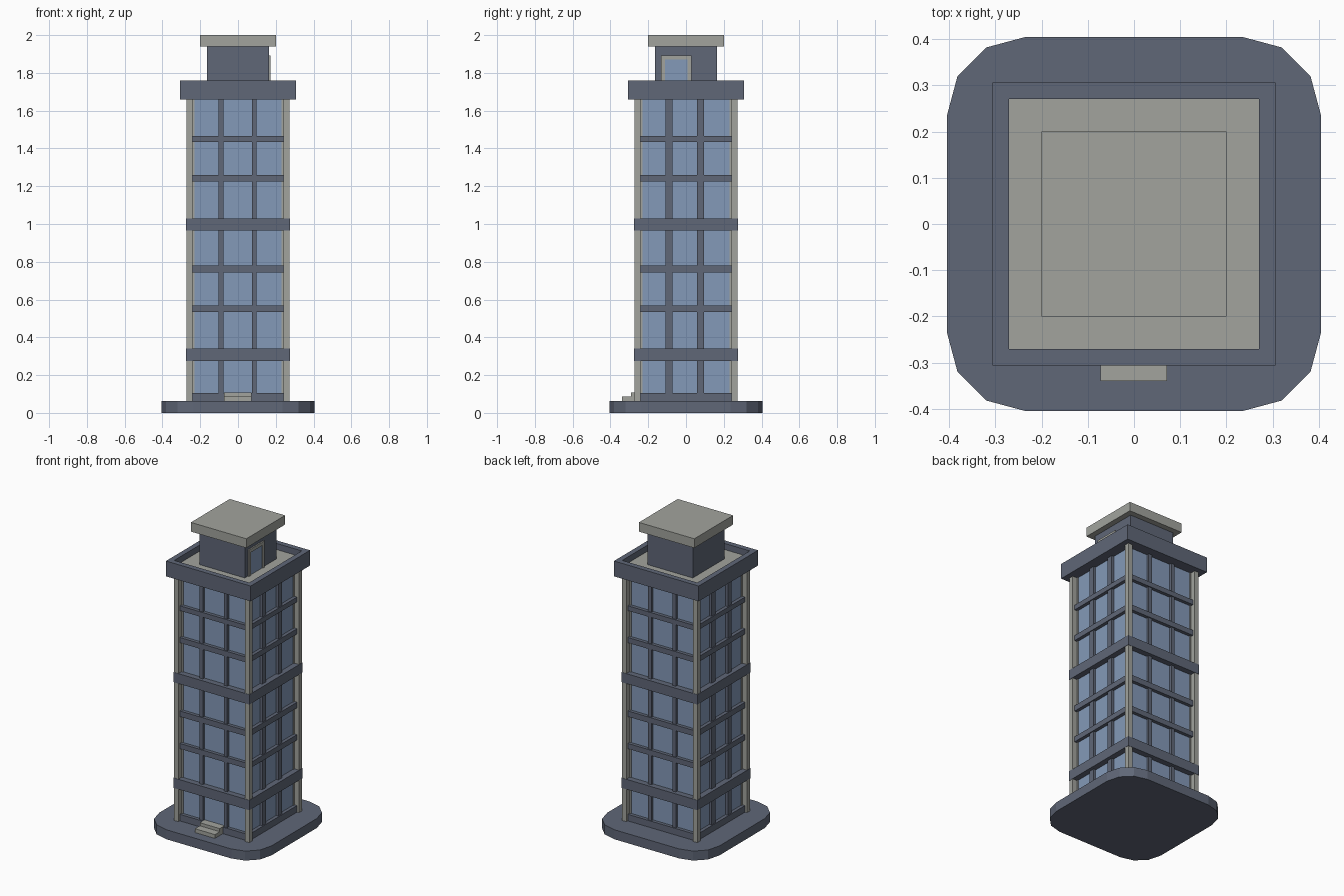
import bpy, bmesh
from math import radians, sin, cos

if "Cube" in bpy.data.objects:
    bpy.data.objects.remove(bpy.data.objects["Cube"])


def material(name, rgb):
    m = bpy.data.materials.new(name)
    m.diffuse_color = (*rgb, 1)
    m.use_nodes = True
    m.node_tree.nodes["Principled BSDF"].inputs["Base Color"].default_value = m.diffuse_color
    return m


SLATE = material("slate", (0.115, 0.135, 0.185))
STONE = material("stone", (0.36, 0.37, 0.34))
GLASS = material("glass", (0.23, 0.32, 0.48))


def finish(name, bm, mat):
    bmesh.ops.recalc_face_normals(bm, faces=bm.faces)
    me = bpy.data.meshes.new(name)
    bm.to_mesh(me)
    bm.free()
    me.materials.append(mat)
    ob = bpy.data.objects.new(name, me)
    bpy.context.collection.objects.link(ob)
    return ob


def add_box(bm, x0, x1, y0, y1, z0, z1):
    vs = bmesh.ops.create_cube(bm, size=1)["verts"]
    for v in vs:
        v.co.x = x1 if v.co.x > 0 else x0
        v.co.y = y1 if v.co.y > 0 else y0
        v.co.z = z1 if v.co.z > 0 else z0


def boxes(name, mat, *dims):
    bm = bmesh.new()
    for d in dims:
        add_box(bm, *d)
    return finish(name, bm, mat)


def slab(name, mat, h, z0, z1):
    return boxes(name, mat, (-h, h, -h, h, z0, z1))


# Ground plinth with three-segment rounded corners
bm = bmesh.new()
ring = []
for q, (sx, sy) in enumerate([(1, 1), (-1, 1), (-1, -1), (1, -1)]):
    for k in range(4):
        a = radians(90 * q + 30 * k)
        ring.append(bm.verts.new((sx * 0.235 + 0.17 * cos(a), sy * 0.235 + 0.17 * sin(a), 0)))
face = bm.faces.new(ring)
top = bmesh.ops.extrude_face_region(bm, geom=[face])["geom"]
bmesh.ops.translate(bm, vec=(0, 0, 0.062),
                    verts=[g for g in top if isinstance(g, bmesh.types.BMVert)])
finish("plinth", bm, SLATE)

# Glass core and corner posts
slab("glass_core", GLASS, 0.236, 0.06, 1.70)
P0, P1 = 0.24, 0.272
posts = []
for sx in (-1, 1):
    for sy in (-1, 1):
        x, y = sorted((sx * 0.225, sx * P1)), sorted((sy * 0.225, sy * P1))
        # L-shaped by two overlapping strips, leaving the facade recessed
        posts.append((*sorted((sx * P0, sx * P1)), *sorted((sy * P0, sy * P1)), 0.06, 1.67))
        posts.append((*sorted((sx * 0.23, sx * P0)), *sorted((sy * 0.23, sy * P0)), 0.06, 1.67))
boxes("corner_posts", STONE, *posts)

# Main floor bands, thin floor bands and sill
for i, (z0, z1) in enumerate([(0.275, 0.34), (0.965, 1.03)]):
    slab(f"main_band_{i + 1}", SLATE, 0.274, z0, z1)
for i, (z0, z1) in enumerate([(0.06, 0.105), (0.533, 0.568), (0.743, 0.78),
                              (1.225, 1.26), (1.435, 1.467)]):
    d = 0.258
    boxes(f"thin_band_{i + 1}", SLATE, (-P0, P0, -d, d, z0, z1), (-d, d, -P0, P0, z0, z1))

# Window mullions: narrow on front and back, wider on the sides
d = 0.252
boxes("front_back_mullions", SLATE,
      *[(c - 0.0125, c + 0.0125, -d, d, 0.06, 1.67) for c in (-0.09, 0.086)])
boxes("side_mullions", SLATE,
      *[(-d, d, c - 0.019, c + 0.019, 0.06, 1.67) for c in (-0.09, 0.076)])

# Roof deck and parapet frame
slab("roof_deck", STONE, 0.28, 1.665, 1.72)
o, n, z0, z1 = 0.306, 0.271, 1.66, 1.76
boxes("parapet", SLATE, (-o, o, -o, -n, z0, z1), (-o, o, n, o, z0, z1),
      (-o, -n, -n, n, z0, z1), (n, o, -n, n, z0, z1))
slab("parapet_soffit", SLATE, 0.29, 1.66, 1.668)

# Rooftop room with cap and side door
slab("roof_room", SLATE, 0.163, 1.71, 1.945)
slab("roof_cap", STONE, 0.2, 1.94, 2.0)
boxes("roof_door_frame", STONE, (0.15, 0.172, -0.132, -0.112, 1.71, 1.892),
      (0.15, 0.172, 0.008, 0.028, 1.71, 1.892), (0.15, 0.172, -0.112, 0.008, 1.87, 1.892))
boxes("roof_door", GLASS, (0.15, 0.167, -0.112, 0.008, 1.71, 1.87))

# Entrance steps
boxes("entrance_steps", STONE, (-0.073, 0.071, -0.34, -0.24, 0.06, 0.087),
      (-0.073, 0.071, -0.29, -0.24, 0.087, 0.107))
